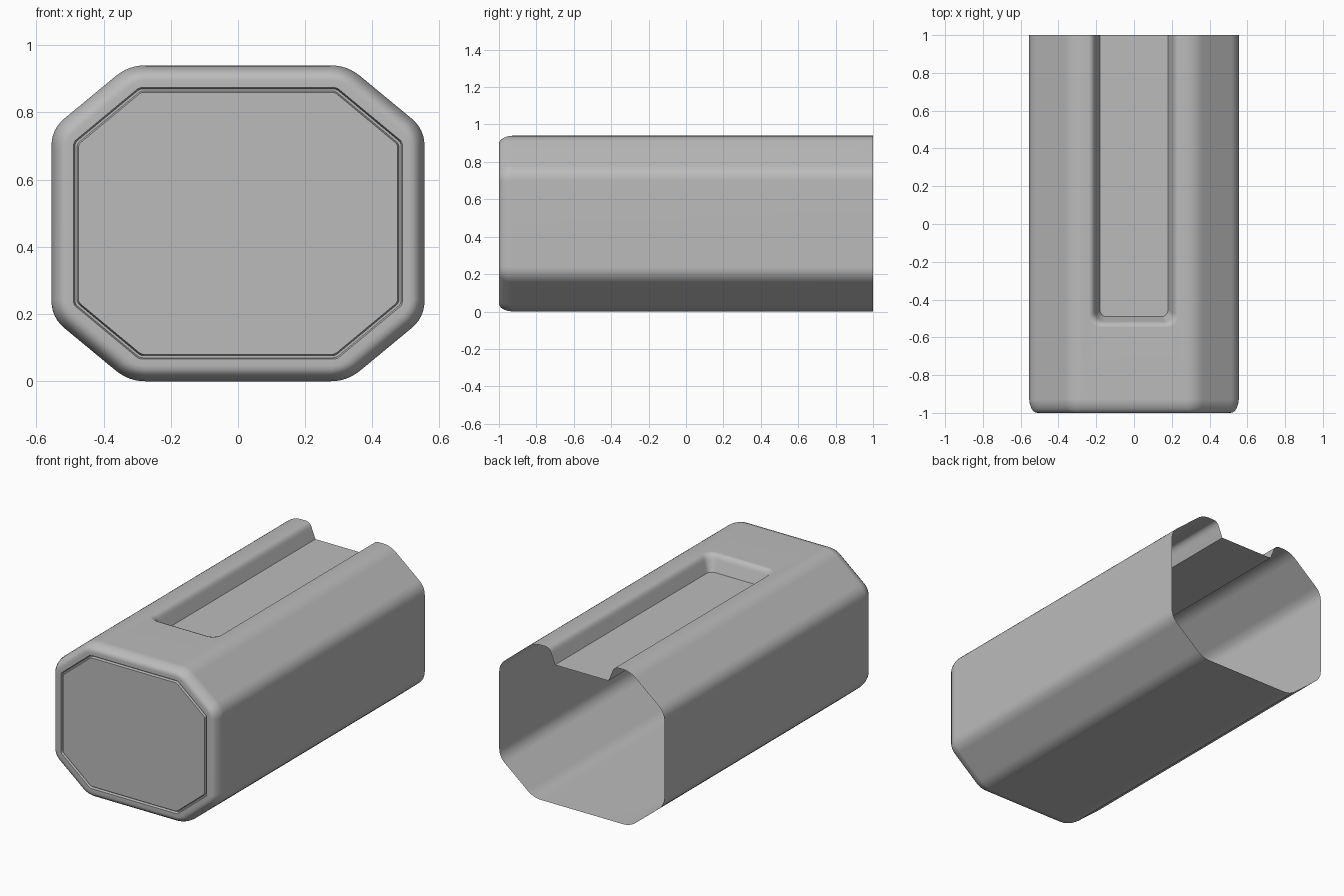
import bpy, bmesh, math
from mathutils import Vector

cube = bpy.data.objects.get("Cube")
if cube:
    bpy.data.objects.remove(cube, do_unlink=True)

W, H = 0.555, 0.94          # half width and height of the body
CUT_X, CUT_Z = 0.23, 0.19   # corner cuts of the octagon
FLOOR = 0.845               # height of the slot floor

grey = bpy.data.materials.new("plain grey")
grey.use_nodes = True
grey.diffuse_color = (0.5, 0.5, 0.5, 1)
grey.node_tree.nodes["Principled BSDF"].inputs["Base Color"].default_value = (0.5, 0.5, 0.5, 1)


def octagon(inset, y, tangent, steps=6):
    """Ring with rounded corners, inset evenly; starts at top right, runs clockwise."""
    w, h = W - inset, H / 2 - inset
    # an even inset shortens each cut slightly
    cx, cz = CUT_X - inset * 0.53, CUT_Z - inset * 0.43
    quarter = [(w - cx, h), (w, h - cz)]
    pts = quarter + [(x, -z) for x, z in reversed(quarter)]
    pts += [(-x, -z) for x, z in pts]
    ring = []
    for i, p in enumerate(pts):
        p, a, b = Vector(p), Vector(pts[i - 1]), Vector(pts[(i + 1) % len(pts)])
        a, b = p + (a - p).normalized() * tangent, p + (b - p).normalized() * tangent
        for k in range(steps + 1):
            t = k / steps
            q = a * (1 - t) ** 2 + p * 2 * t * (1 - t) + b * t * t
            ring.append((q.x, y, q.y + H / 2))
    return ring


def slot_path(offset, z, steps=6):
    """U-shaped line round the slot, open at the back."""
    x, y, r = 0.18 + offset, -0.49 - offset, 0.035 + offset * 0.5
    right = [(x, 1, z)]
    for k in range(steps + 1):
        a = k / steps * math.pi / 2
        right.append((x - r + r * math.cos(a), y + r - r * math.sin(a), z))
    return right + [(-px, py, pz) for px, py, pz in reversed(right)]


def loft(bm, rings, closed):
    """Skin consecutive rings of equal length."""
    for a, b in zip(rings, rings[1:]):
        n = len(a)
        for i in range(n if closed else n - 1):
            j = (i + 1) % n
            bm.faces.new((a[i], a[j], b[j], b[i]))


def add_ring(bm, points):
    return [bm.verts.new(p) for p in points]


def finish(bm, name):
    bmesh.ops.recalc_face_normals(bm, faces=bm.faces)
    front = min(bm.faces, key=lambda f: f.calc_center_median().y)
    if front.normal.y > 0:
        bmesh.ops.reverse_faces(bm, faces=bm.faces)
    mesh = bpy.data.meshes.new(name)
    bm.to_mesh(mesh)
    bm.free()
    mesh.materials.append(grey)
    ob = bpy.data.objects.new(name, mesh)
    bpy.context.collection.objects.link(ob)
    bpy.ops.object.select_all(action="DESELECT")
    ob.select_set(True)
    bpy.context.view_layer.objects.active = ob
    bpy.ops.object.shade_smooth_by_angle(angle=math.radians(35))
    weighted = ob.modifiers.new("even shading", "WEIGHTED_NORMAL")
    weighted.keep_sharp = True


bm = bmesh.new()

# Body sides, rounded front rim, groove and front panel
sections = [(0, 1, 0.05), (0, -0.93, 0.05), (0.004, -0.955, 0.05), (0.012, -0.976, 0.045),
            (0.022, -0.991, 0.04), (0.034, -0.998, 0.03), (0.046, -1, 0.02),
            (0.066, -1, 0.01), (0.07, -0.985, 0.01), (0.076, -0.985, 0.01), (0.08, -1, 0.01)]
rings = [add_ring(bm, octagon(*s)) for s in sections]
loft(bm, rings, True)
bm.faces.new(rings[-1])

# Replace the flat top strip with a slotted panel
bm.normal_update()
top = max(bm.faces, key=lambda f: f.calc_area() * (f.calc_center_median().z > H - 0.001))
corners = sorted(top.verts, key=lambda v: (v.co.y, v.co.x))
front_left, front_right, back_left, back_right = corners
bm.faces.remove(top)

# Slot walls: steep side, then a soft lip
wall = [(0, FLOOR), (0.022, 0.9), (0.027, 0.914), (0.034, 0.926), (0.044, 0.935), (0.058, H)]
paths = [add_ring(bm, slot_path(*p)) for p in wall]
loft(bm, paths, False)
bm.faces.new(paths[0])
# Top panel in two halves joined along the middle of the front strip
lip = paths[-1]
half = len(lip) // 2
bm.faces.new([back_right] + lip[:half] + [front_right])
bm.faces.new([front_right] + lip[half - 1:half + 1] + [front_left])
bm.faces.new([front_left] + lip[half:] + [back_left])

finish(bm, "slotted_body")
